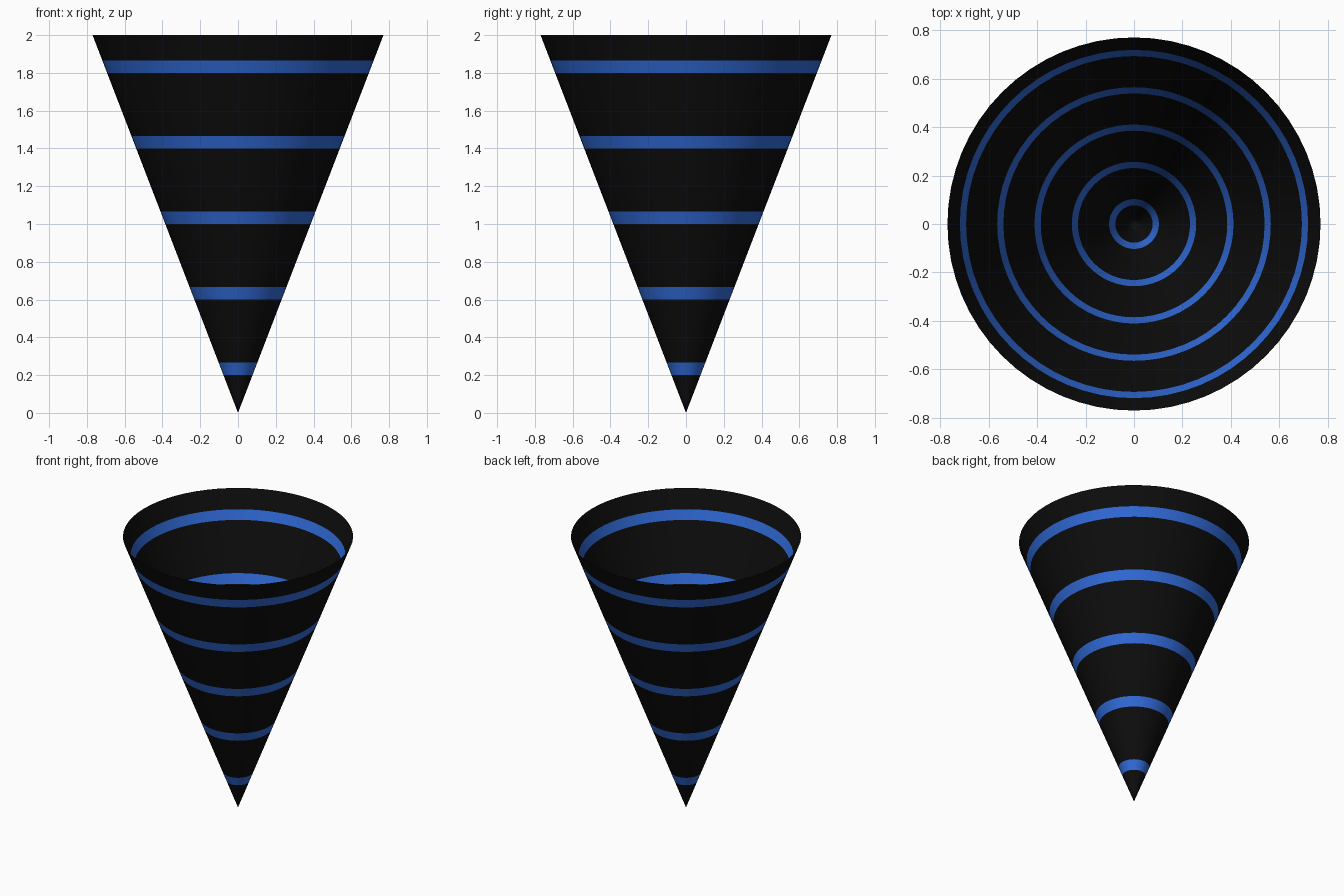
import bpy, bmesh, math

if "Cube" in bpy.data.objects:
    bpy.data.objects.remove(bpy.data.objects["Cube"])

HEIGHT, RADIUS, SIDES, ROWS = 2.0, 0.77, 64, 30


def material(name, rgb):
    m = bpy.data.materials.new(name)
    m.diffuse_color = (*rgb, 1.0)
    m.use_nodes = True
    m.node_tree.nodes["Principled BSDF"].inputs["Base Color"].default_value = m.diffuse_color
    return m


# Open cone shell standing on its tip, cut into even rows
bm = bmesh.new()
tip = bm.verts.new((0, 0, 0))
rings = []
for row in range(1, ROWS + 1):
    t = row / ROWS
    rings.append([bm.verts.new((RADIUS * t * math.cos(2 * math.pi * i / SIDES),
                                RADIUS * t * math.sin(2 * math.pi * i / SIDES),
                                HEIGHT * t)) for i in range(SIDES)])

for i in range(SIDES):
    j = (i + 1) % SIDES
    bm.faces.new((tip, rings[0][j], rings[0][i]))
    for row in range(1, ROWS):
        low, high = rings[row - 1], rings[row]
        face = bm.faces.new((low[i], low[j], high[j], high[i]))
        # Blue stripe on every sixth row
        face.material_index = 1 if row % 6 == 3 else 0
for face in bm.faces:
    face.smooth = True

mesh = bpy.data.meshes.new("striped_cone")
bm.to_mesh(mesh)
bm.free()
mesh.materials.append(material("black", (0.004, 0.004, 0.004)))
mesh.materials.append(material("blue", (0.03, 0.145, 0.69)))
cone = bpy.data.objects.new("striped_cone", mesh)
bpy.context.collection.objects.link(cone)
